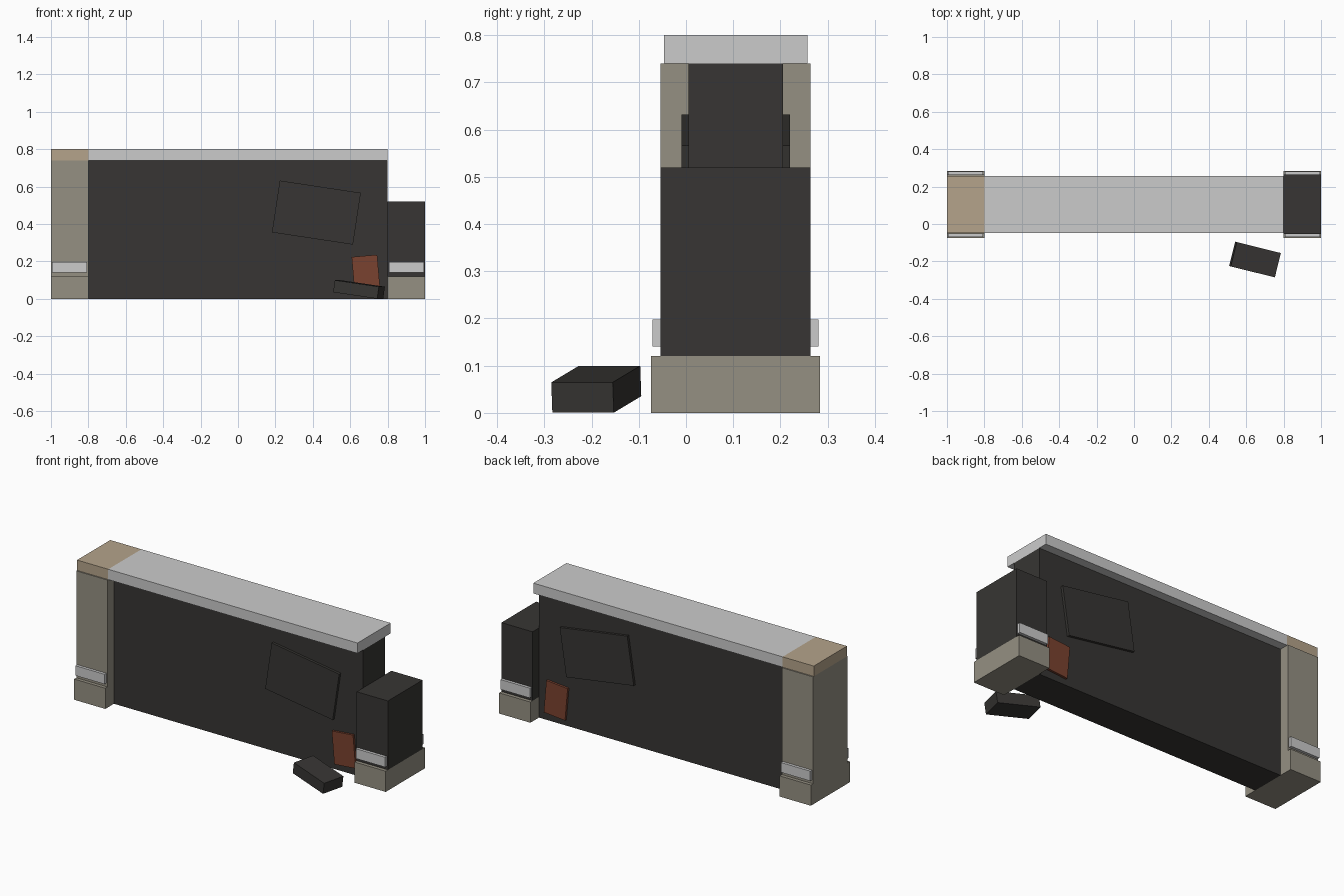
import bpy
from math import radians

if "Cube" in bpy.data.objects:
    bpy.data.objects.remove(bpy.data.objects["Cube"])

YC = 0.105  # middle of the wall thickness


def material(name, rgb):
    m = bpy.data.materials.new(name)
    m.diffuse_color = (*rgb, 1)
    m.use_nodes = True
    m.node_tree.nodes["Principled BSDF"].inputs["Base Color"].default_value = m.diffuse_color
    return m


DARK = material("dark_stone", (0.038, 0.036, 0.033))
STONE = material("weathered_stone", (0.30, 0.28, 0.225))
SAND = material("sandy_stone", (0.46, 0.37, 0.256))
BRICK = material("red_brick", (0.195, 0.054, 0.029))


def box(name, centre, size, mat=None, rot=(0, 0, 0)):
    bpy.ops.mesh.primitive_cube_add(size=1, location=centre,
                                    rotation=[radians(a) for a in rot])
    o = bpy.context.object
    o.name = name
    o.scale = size
    bpy.ops.object.transform_apply(location=False, rotation=False, scale=True)
    if mat:
        o.data.materials.append(mat)
    return o


# Wall and its coping
box("wall", (0, YC, 0.37), (1.6, 0.2, 0.74), DARK)
box("wall_coping", (0, YC, 0.77), (1.6, 0.304, 0.06))
box("pillar_coping", (-0.9, YC, 0.77), (0.2, 0.304, 0.06), SAND)

# End pillars: the left one is whole, the right one is broken off
for side, x, top, mat in (("left", -0.9, 0.74, STONE), ("right", 0.9, 0.52, DARK)):
    box(f"{side}_pillar", (x, YC, (0.12 + top) / 2), (0.2, 0.318, top - 0.12), mat)
    box(f"{side}_plinth", (x, YC, 0.06), (0.2, 0.358, 0.12), STONE)
    for face, s in (("front", -1), ("back", 1)):
        box(f"{side}_{face}_band", (x, YC + s * 0.163, 0.169),
            (0.187, 0.025, 0.057))

# Tilted repair slabs that show on both faces of the wall
box("patch_slab", (0.419, YC, 0.461), (0.438, 0.23, 0.28), DARK, (0, 8.6, 0))
box("exposed_brick", (0.684, YC, 0.135), (0.137, 0.226, 0.19), BRICK, (0, -5, 0))

# Fallen block lying in front
box("fallen_block", (0.647, -0.19, 0.05), (0.245, 0.134, 0.065), DARK, (0, 8.2, -13.9))
